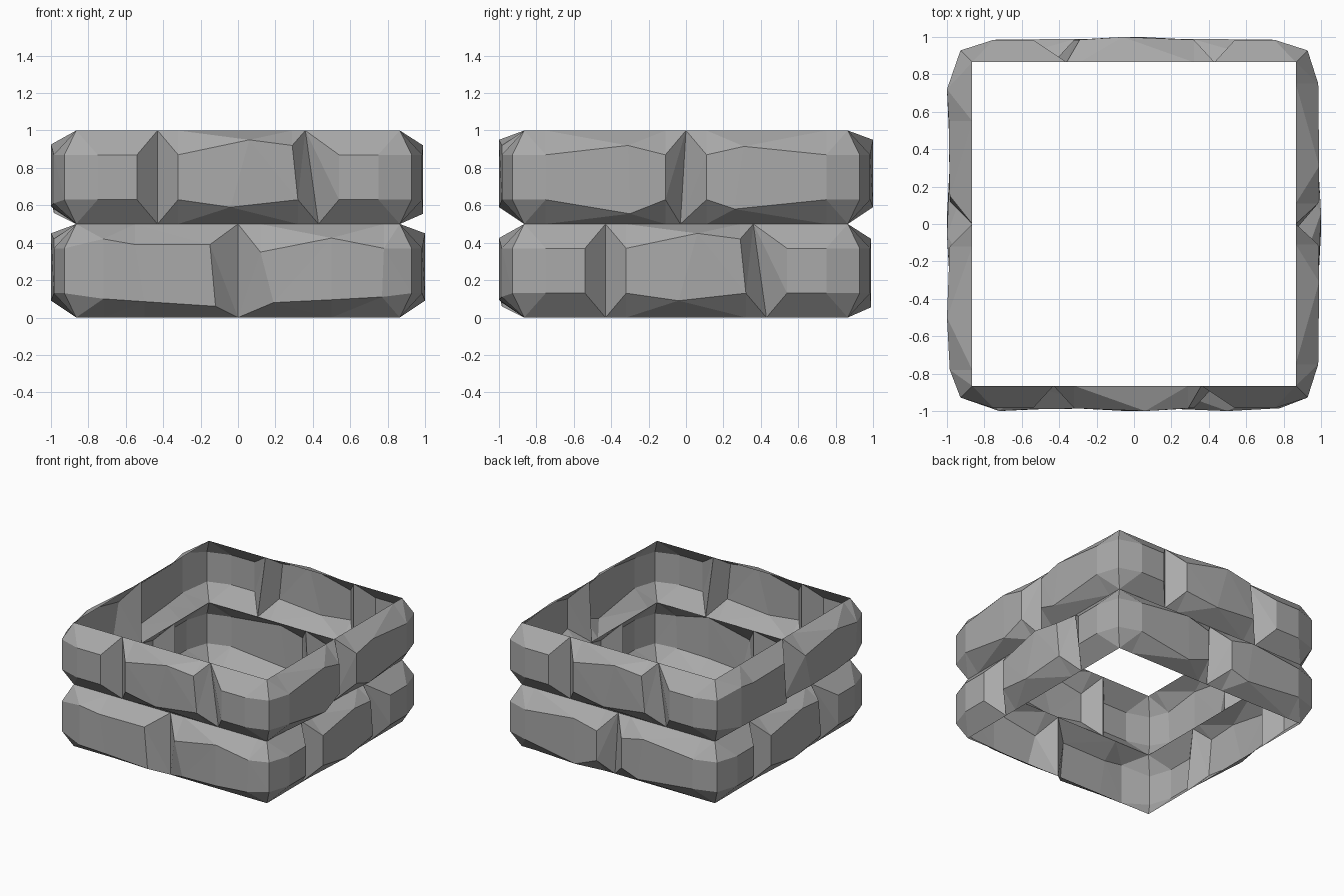
import bpy
import bmesh
from math import radians
from mathutils import Matrix, Vector

cube = bpy.data.objects.get("Cube")
if cube:
    bpy.data.objects.remove(cube)

RIM = 0.865      # distance of the seams from the centre
HEIGHT = 0.5     # height of one course

stone = bpy.data.materials.new("stone grey")
stone.use_nodes = True
stone.diffuse_color = (0.4, 0.4, 0.4, 1)
stone.node_tree.nodes["Principled BSDF"].inputs["Base Color"].default_value = (0.4, 0.4, 0.4, 1)

# Columns along a wall: (u top, z top, u bottom, z bottom, depth), or (u top, u bottom) for a joint
TWO_JOINTS = [
    (-.75, .37, -.75, .13, .985), (-.54, .37, -.54, .13, .985), (-.43, -.43),
    (-.32, .37, -.32, .13, .985), (.06, .45, -.04, .09, 1), (.29, .42, .32, .13, .985),
    (.36, .43), (.54, .37, .54, .13, .985), (.75, .37, .75, .13, .985)]
ONE_JOINT_SKEWED = [
    (-.72, .42, -.72, .1, 1), (-.55, .39, -.5, .085, .99), (-.15, .39, -.12, .06, .985),
    (0, 0), (.12, .35, .19, .08, .985), (.5, .425, .5, .095, 1), (.78, .37, .77, .11, .985)]
ONE_JOINT = [
    (-.75, .37, -.75, .13, .985), (-.31, .42, -.3, .055, .99), (-.11, .37, -.11, .13, .985),
    (0, -.03), (.11, .37, .11, .13, .985), (.31, .415, .26, .08, .99), (.75, .37, .75, .13, .985)]


def column(entry):
    """Points from the top seam over the face to the bottom seam."""
    if len(entry) == 2:
        top, bottom = Vector((entry[0], -RIM, HEIGHT)), Vector((entry[1], -RIM, 0))
        return [top, top, bottom, bottom]
    ut, zt, ub, zb, depth = entry
    return [Vector((ut, -RIM, HEIGHT)), Vector((ut, -depth, zt)),
            Vector((ub, -depth, zb)), Vector((ub, -RIM, 0))]


def corner():
    out = 0.928
    return [Vector((RIM, -RIM, HEIGHT)), Vector((out, -out, .37)),
            Vector((out, -out, .13)), Vector((RIM, -RIM, 0))]


def make_stone(name, columns):
    bm = bmesh.new()
    rows = [[bm.verts.new(p) for p in col] for col in columns]
    for a, b in zip(rows, rows[1:]):
        for i in range(3):
            bm.faces.new((a[i], a[i + 1], b[i + 1], b[i]))
    bmesh.ops.remove_doubles(bm, verts=bm.verts[:], dist=0.0005)
    # Break bent faces into flat facets
    bmesh.ops.triangulate(bm, faces=bm.faces[:])
    mesh = bpy.data.meshes.new(name)
    bm.to_mesh(mesh)
    bm.free()
    mesh.materials.append(stone)
    bpy.context.collection.objects.link(bpy.data.objects.new(name, mesh))


def make_course(name, base, turn):
    """Ring of stones, split at each joint; turn counts quarter turns."""
    ring, joints = [], []
    for side, wall in enumerate((TWO_JOINTS, ONE_JOINT, TWO_JOINTS, ONE_JOINT_SKEWED)):
        place = Matrix.Translation((0, 0, base)) @ Matrix.Rotation(radians(90 * (side + turn)), 4, 'Z')
        for entry in wall:
            if len(entry) == 2:
                joints.append(len(ring))
            ring.append([place @ p for p in column(entry)])
        ring.append([place @ p for p in corner()])
    ends = joints[1:] + [joints[0] + len(ring)]
    for n, (start, end) in enumerate(zip(joints, ends), 1):
        make_stone(f"{name}_stone_{n}", [ring[i % len(ring)] for i in range(start, end + 1)])


make_course("lower_course", 0, 1)
make_course("upper_course", HEIGHT, 0)
